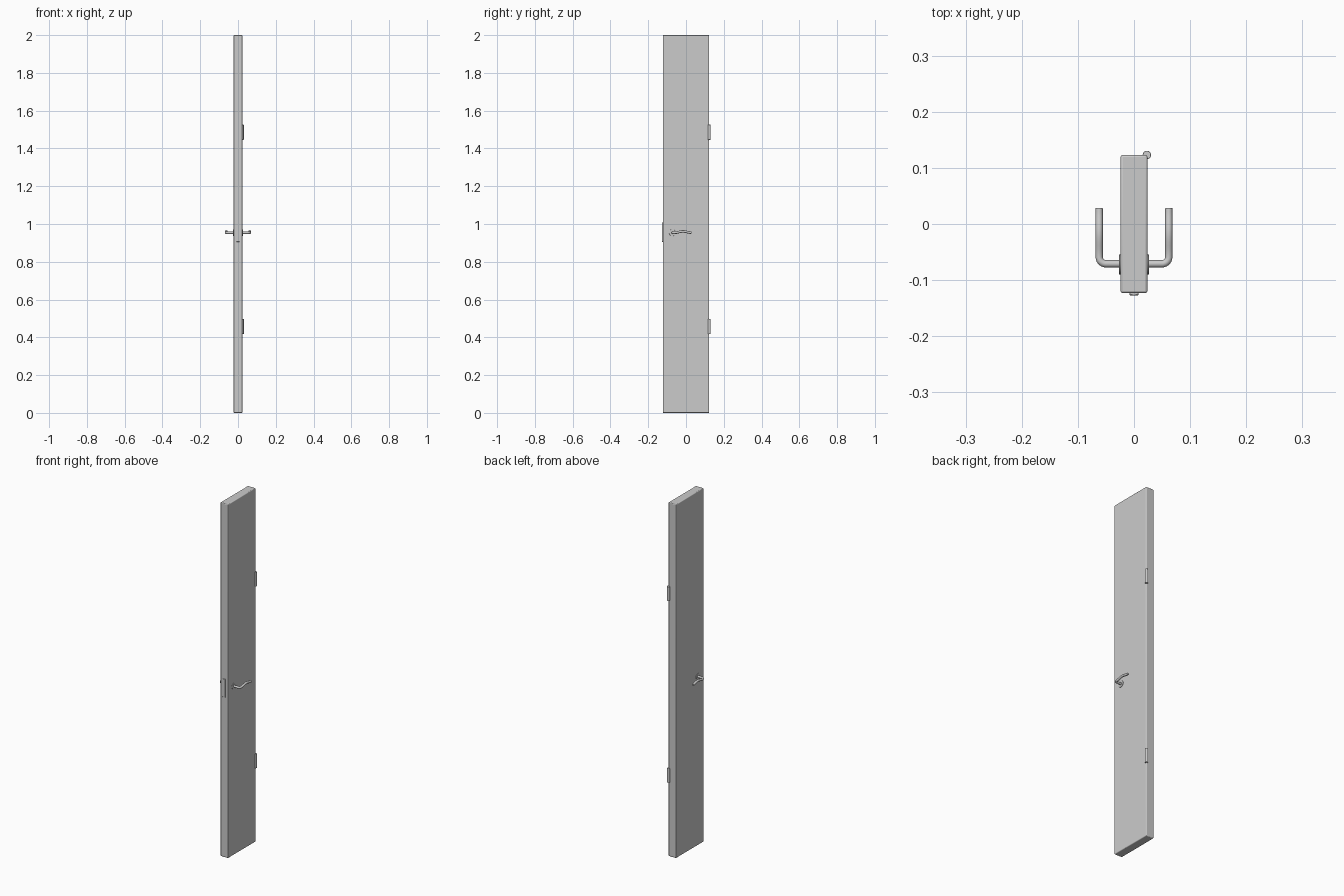
import bpy, math
from mathutils import Vector

if "Cube" in bpy.data.objects:
    bpy.data.objects.remove(bpy.data.objects["Cube"])


def smooth(ob, angle=40):
    bpy.ops.object.select_all(action='DESELECT')
    ob.select_set(True)
    bpy.context.view_layer.objects.active = ob
    bpy.ops.object.shade_smooth_by_angle(angle=math.radians(angle))


def box(name, lo, hi, bevel, segments=3):
    lo, hi = Vector(lo), Vector(hi)
    bpy.ops.mesh.primitive_cube_add(size=1, location=(lo + hi) / 2)
    ob = bpy.context.object
    ob.name = name
    ob.scale = hi - lo
    bpy.ops.object.transform_apply(location=False, rotation=False, scale=True)
    m = ob.modifiers.new("Bevel", 'BEVEL')
    m.width, m.segments = bevel, segments
    smooth(ob)
    return ob


def cylinder(name, loc, r, depth, rot=(0, 0, 0), bevel=0.001):
    bpy.ops.mesh.primitive_cylinder_add(vertices=32, radius=r, depth=depth, location=loc, rotation=rot)
    ob = bpy.context.object
    ob.name = name
    m = ob.modifiers.new("Bevel", 'BEVEL')
    m.width, m.segments = bevel, 2
    smooth(ob)
    return ob


# Door leaf and the latch plate on its free edge
box("door_panel", (-0.024, -0.123, 0), (0.024, 0.123, 2.0), 0.004)
box("latch_plate", (-0.008, -0.127, 0.906), (0.008, -0.12, 1.008), 0.001, 1)

# Hinge barrels
for name, z in (("lower_hinge", 0.458), ("upper_hinge", 1.486)):
    cylinder(name, (0.023, 0.123, z), 0.0075, 0.08)


# Lever handle: spindle out of the door, rounded corner, gently arched grip
def lever(name, side):
    pts = [(0.02, -0.071, 0.954)]
    r = 0.012
    for i in range(7):
        a = math.radians(-90 + 15 * i)
        pts.append((0.062 - r + r * math.cos(a), -0.071 + r + r * math.sin(a), 0.954))
    y0, y1 = -0.059, 0.028
    for i in range(1, 13):
        t = i / 12
        pts.append((0.062, y0 + (y1 - y0) * t, 0.954 + 0.007 * math.sin(math.pi * t) ** 2))
    cu = bpy.data.curves.new(name, 'CURVE')
    cu.dimensions = '3D'
    cu.bevel_depth, cu.bevel_resolution = 0.0065, 4
    cu.use_fill_caps = True
    sp = cu.splines.new('POLY')
    sp.points.add(len(pts) - 1)
    for p, (x, y, z) in zip(sp.points, pts):
        p.co = (side * x, y, z, 1)
    ob = bpy.data.objects.new(name, cu)
    bpy.context.collection.objects.link(ob)
    bpy.ops.object.select_all(action='DESELECT')
    ob.select_set(True)
    bpy.context.view_layer.objects.active = ob
    bpy.ops.object.convert(target='MESH')
    smooth(bpy.context.object)


for label, side in (("left", -1), ("right", 1)):
    lever(label + "_lever", side)
    cylinder(label + "_rosette", (side * 0.024, -0.072, 0.954), 0.018, 0.005,
             (0, math.pi / 2, 0), 0.0006)
